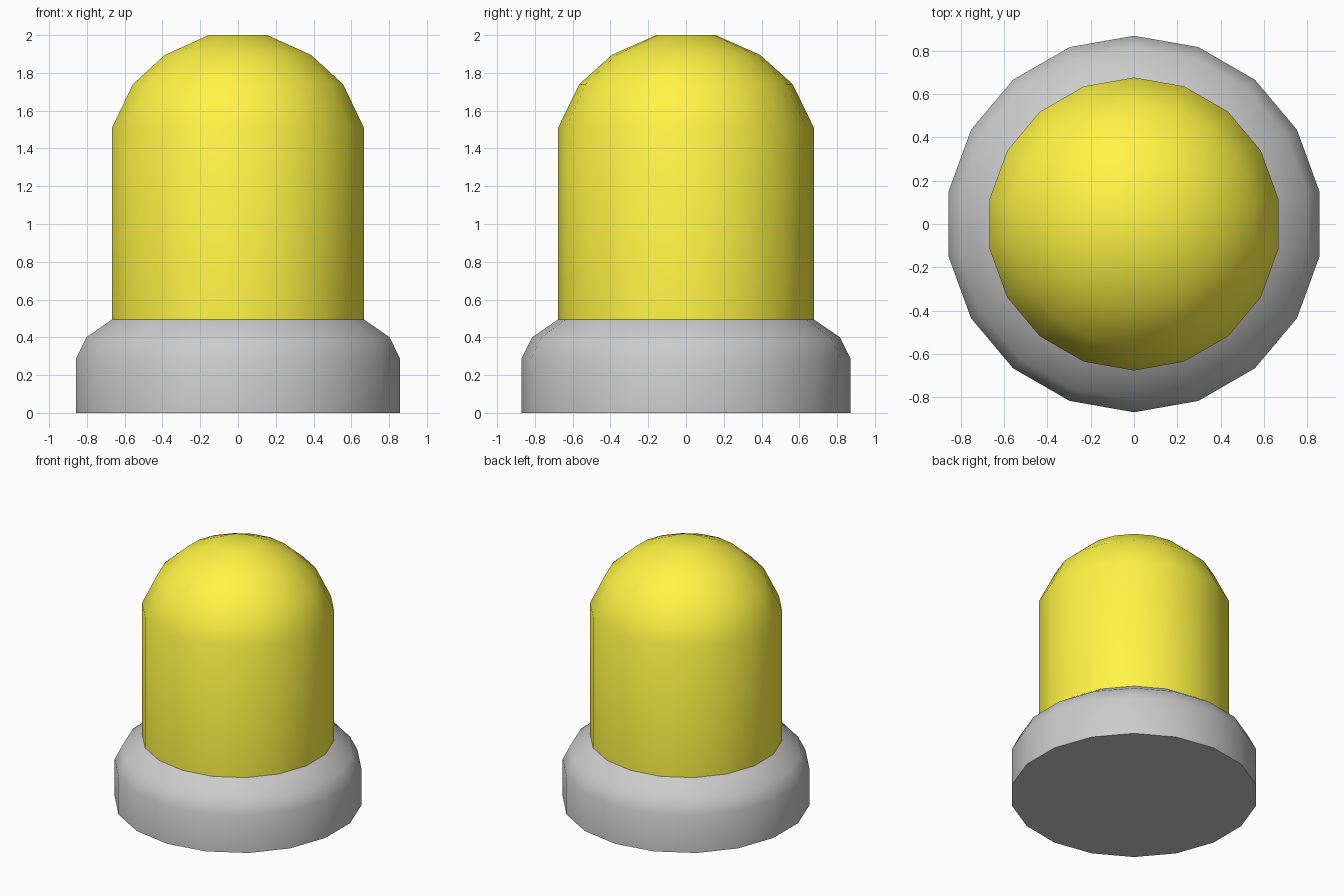
import bpy, bmesh
from math import sin, cos, pi, radians

if "Cube" in bpy.data.objects:
    bpy.data.objects.remove(bpy.data.objects["Cube"])

SIDES = 18


def lathe(name, profile, cap_bottom=False, cap_top=False):
    """Revolve (radius, height) points around z, with a vertex facing +y."""
    bm = bmesh.new()
    rings = [[bm.verts.new((r * sin(2 * pi * i / SIDES), r * cos(2 * pi * i / SIDES), z))
              for i in range(SIDES)] for r, z in profile]
    for low, high in zip(rings, rings[1:]):
        for i in range(SIDES):
            j = (i + 1) % SIDES
            bm.faces.new((low[j], low[i], high[i], high[j]))
    if cap_bottom:
        bm.faces.new(rings[0])
    if cap_top:
        bm.faces.new(rings[-1][::-1])
    mesh = bpy.data.meshes.new(name)
    bm.to_mesh(mesh)
    bm.free()
    obj = bpy.data.objects.new(name, mesh)
    bpy.context.collection.objects.link(obj)
    bpy.ops.object.select_all(action='DESELECT')
    obj.select_set(True)
    bpy.context.view_layer.objects.active = obj
    bpy.ops.object.shade_smooth_by_angle(angle=radians(40))
    return obj


# Grey base with rounded shoulder, ending at the lamp's foot
lathe("base", [(0.87, 0), (0.87, 0.29), (0.815, 0.4), (0.677, 0.495)], cap_bottom=True)

# Yellow domed lens
lens = lathe("lens", [(0.677, 0.495), (0.677, 1.51), (0.565, 1.74), (0.393, 1.895), (0.157, 2.0)],
             cap_top=True)
yellow = bpy.data.materials.new("yellow")
yellow.diffuse_color = (1.0, 0.92, 0.06, 1)
yellow.use_nodes = True
yellow.node_tree.nodes["Principled BSDF"].inputs["Base Color"].default_value = yellow.diffuse_color
lens.data.materials.append(yellow)
